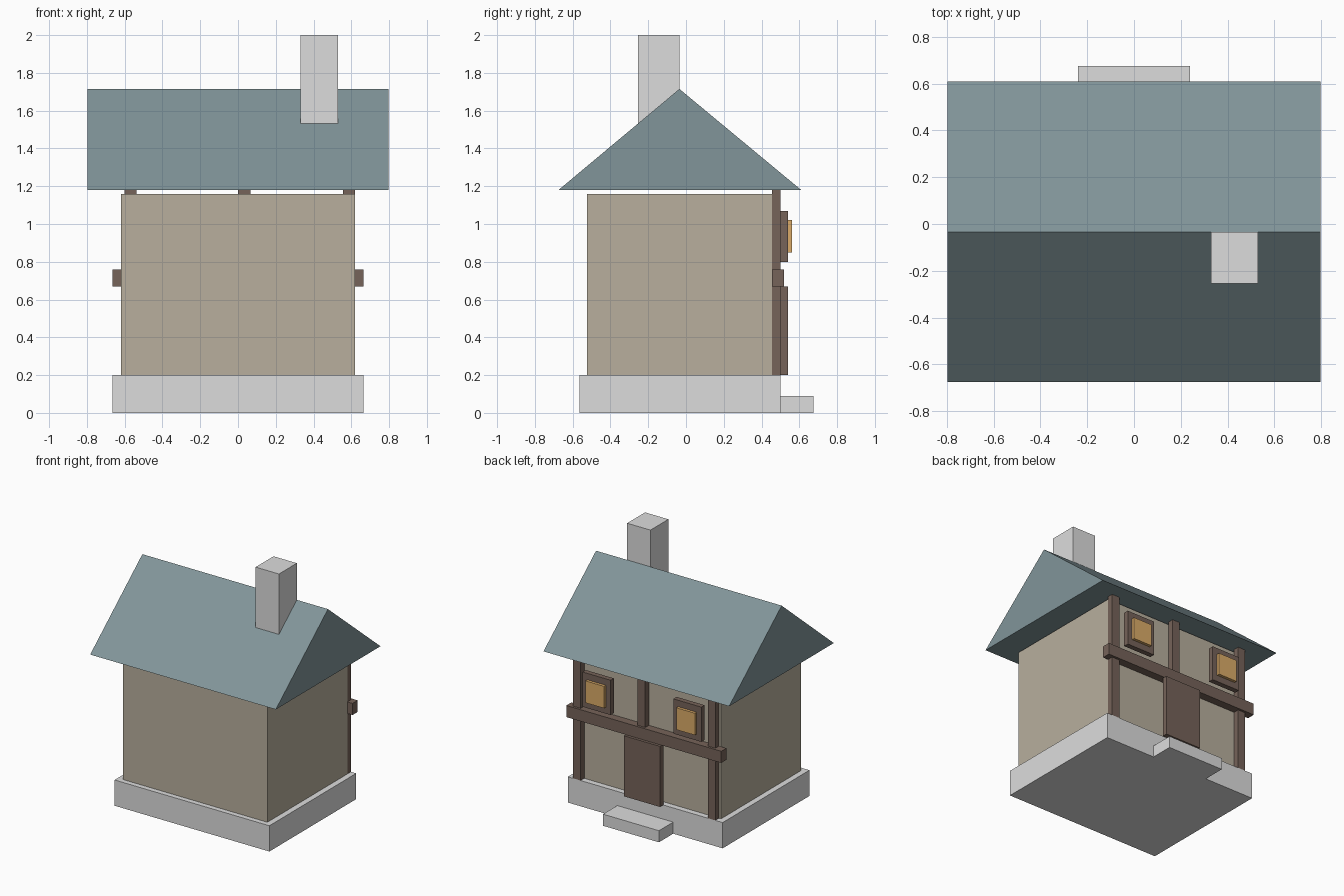
import bpy

cube = bpy.data.objects.get("Cube")
if cube:
    bpy.data.objects.remove(cube, do_unlink=True)


def material(name, r, g, b):
    m = bpy.data.materials.new(name)
    m.use_nodes = True
    m.diffuse_color = (r, g, b, 1)
    node = next(n for n in m.node_tree.nodes if n.type == 'BSDF_PRINCIPLED')
    node.inputs["Base Color"].default_value = (r, g, b, 1)
    return m


stone = material("stone_grey", 0.72, 0.72, 0.72)
plaster = material("plaster_beige", 0.48, 0.43, 0.34)
slate = material("slate_teal", 0.22, 0.30, 0.32)
timber = material("timber_brown", 0.18, 0.125, 0.10)
amber = material("window_amber", 0.71, 0.41, 0.14)


def extrude_x(name, profile, x0, x1, mat):
    """Solid made by sweeping a (y, z) profile from x0 to x1."""
    n = len(profile)
    verts = [(x, y, z) for x in (x0, x1) for y, z in profile]
    faces = [tuple(reversed(range(n))), tuple(range(n, 2 * n))]
    faces += [(i, (i + 1) % n, (i + 1) % n + n, i + n) for i in range(n)]
    mesh = bpy.data.meshes.new(name)
    mesh.from_pydata(verts, [], faces)
    mesh.materials.append(mat)
    obj = bpy.data.objects.new(name, mesh)
    bpy.context.collection.objects.link(obj)
    return obj


def box(name, x, y, z, mat):
    """Box from (min, max) ranges on each axis."""
    profile = [(y[0], z[0]), (y[1], z[0]), (y[1], z[1]), (y[0], z[1])]
    return extrude_x(name, profile, x[0], x[1], mat)


# Stone base and doorstep
box("foundation", (-0.665, 0.665), (-0.565, 0.5), (0, 0.2), stone)
box("doorstep", (-0.24, 0.24), (0.5, 0.675), (0, 0.09), stone)

# Walls
box("walls", (-0.62, 0.62), (-0.525, 0.455), (0.2, 1.16), plaster)

# Gabled roof and chimney
extrude_x("roof", [(-0.675, 1.18), (0.61, 1.18), (-0.035, 1.715)],
          -0.797, 0.797, slate)
box("chimney", (0.33, 0.53), (-0.255, -0.035), (1.4, 2.0), stone)

# Timber frame on the door side
for name, x in (("right_post", -0.602), ("middle_post", 0.0), ("left_post", 0.555)):
    box(name, (x, x + 0.065), (0.455, 0.5), (0.2, 1.18), timber)
box("cross_beam", (-0.665, 0.665), (0.455, 0.518), (0.67, 0.76), timber)

# Door
box("door", (-0.155, 0.155), (0.5, 0.54), (0.2, 0.67), timber)

# Windows: frame with a raised pane
for side, x in (("right", -0.39), ("left", 0.39)):
    box(side + "_window_frame", (x - 0.12, x + 0.12), (0.5, 0.54), (0.8, 1.07), timber)
    box(side + "_window_pane", (x - 0.08, x + 0.08), (0.54, 0.562), (0.85, 1.02), amber)
